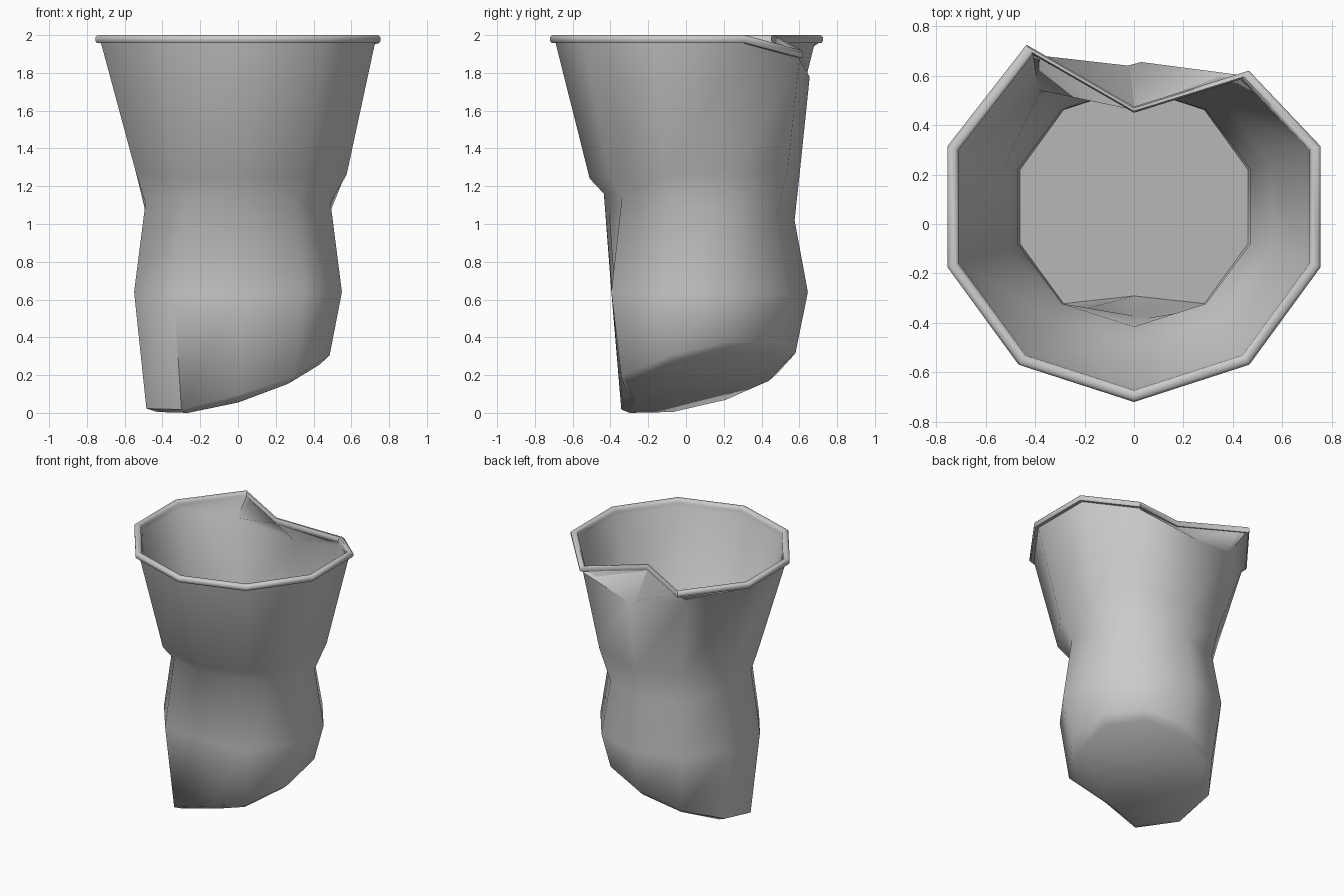
import bpy, bmesh
from math import sin, cos, radians
from mathutils import Vector

if "Cube" in bpy.data.objects:
    bpy.data.objects.remove(bpy.data.objects["Cube"])

YC = 0.07   # axis of the cup in y
# corner order: 0 front, 1 front-right, 2-3 right, 4 back-right, 5 back, 6 back-left, 7-8 left, 9 front-left


def ring(w, d, z, sx=0.0, sy=0.0, edits=None):
    """Ten-sided ring with half width w, half depth d, slopes sx/sy and dented corners."""
    pts = []
    for i in range(10):
        a = radians(-90 + 36 * i)
        x, y = w * cos(a) / cos(radians(18)), d * sin(a)
        pts.append(Vector((x, YC + y, z + sx * x + sy * y)))
    for i, p in (edits or {}).items():
        pts[i] = Vector(p)
    return pts


def inset(pts, s, dz=0.0):
    return [Vector((p.x * s, YC + (p.y - YC) * s, p.z + dz)) for p in pts]


# crumpled wall, bottom to top
base = ring(0.43, 0.455, 0.167, 0.29, 0.23, {0: (0, -0.26, 0.06)})
heel = ring(0.485, 0.51, 0.205, 0.29, 0.23, {0: (0, -0.31, 0.10)})
belly = ring(0.55, 0.575, 0.64, edits={0: (0, -0.39, 0.62)})
waist = ring(0.49, 0.505, 1.09, 0, -0.14)
fold = ring(0.575, 0.58, 1.27, 0, 0.05,
            {5: (0, 0.60, 1.25), 6: (-0.33, 0.53, 1.27),
             7: (-0.545, 0.24, 1.29), 8: (-0.545, -0.10, 1.29)})
top = ring(0.725, 0.76, 1.957,
           edits={4: (0.45, 0.60, 1.87), 5: (0.03, 0.655, 1.78), 6: (-0.40, 0.545, 1.86)})

# rolled lip, dented at the back
lip = ring(0.755, 0.79, 2.0, edits={4: (0.465, 0.62, 1.92), 5: (0, 0.475, 2.0),
                                    6: (-0.435, 0.725, 2.0)})
roll = [inset(lip, s, dz) for s, dz in
        ((0.965, -0.043), (0.99, -0.042), (1.0, -0.03), (1.0, -0.012),
         (0.985, 0.0), (0.955, 0.0), (0.94, -0.012), (0.938, -0.03))]

# inner wall and floor
inner = [inset(top, 0.965, -0.01)] + [inset(r, 0.96) for r in (fold, waist, belly)]
inner.append(inset(heel, 0.95, 0.03))
loops = [base, heel, belly, waist, fold, top] + roll + inner

bm = bmesh.new()
rows = [[bm.verts.new(p) for p in pts] for pts in loops]
for lo, hi in zip(rows, rows[1:]):
    for i in range(10):
        j = (i + 1) % 10
        bm.faces.new((lo[i], lo[j], hi[j], hi[i]))
bm.faces.new(rows[0][::-1])
bm.faces.new(rows[-1])
bmesh.ops.remove_doubles(bm, verts=bm.verts, dist=0.0005)
bmesh.ops.recalc_face_normals(bm, faces=bm.faces)
lowest = min(v.co.z for v in bm.verts)
for v in bm.verts:
    if v.co.z < 0.5:
        v.co.z -= lowest
mesh = bpy.data.meshes.new("crumpled_cup")
bm.to_mesh(mesh)
bm.free()
cup = bpy.data.objects.new("crumpled_cup", mesh)
bpy.context.collection.objects.link(cup)
bpy.context.view_layer.objects.active = cup
cup.select_set(True)
bpy.ops.object.shade_smooth_by_angle(angle=radians(48))
